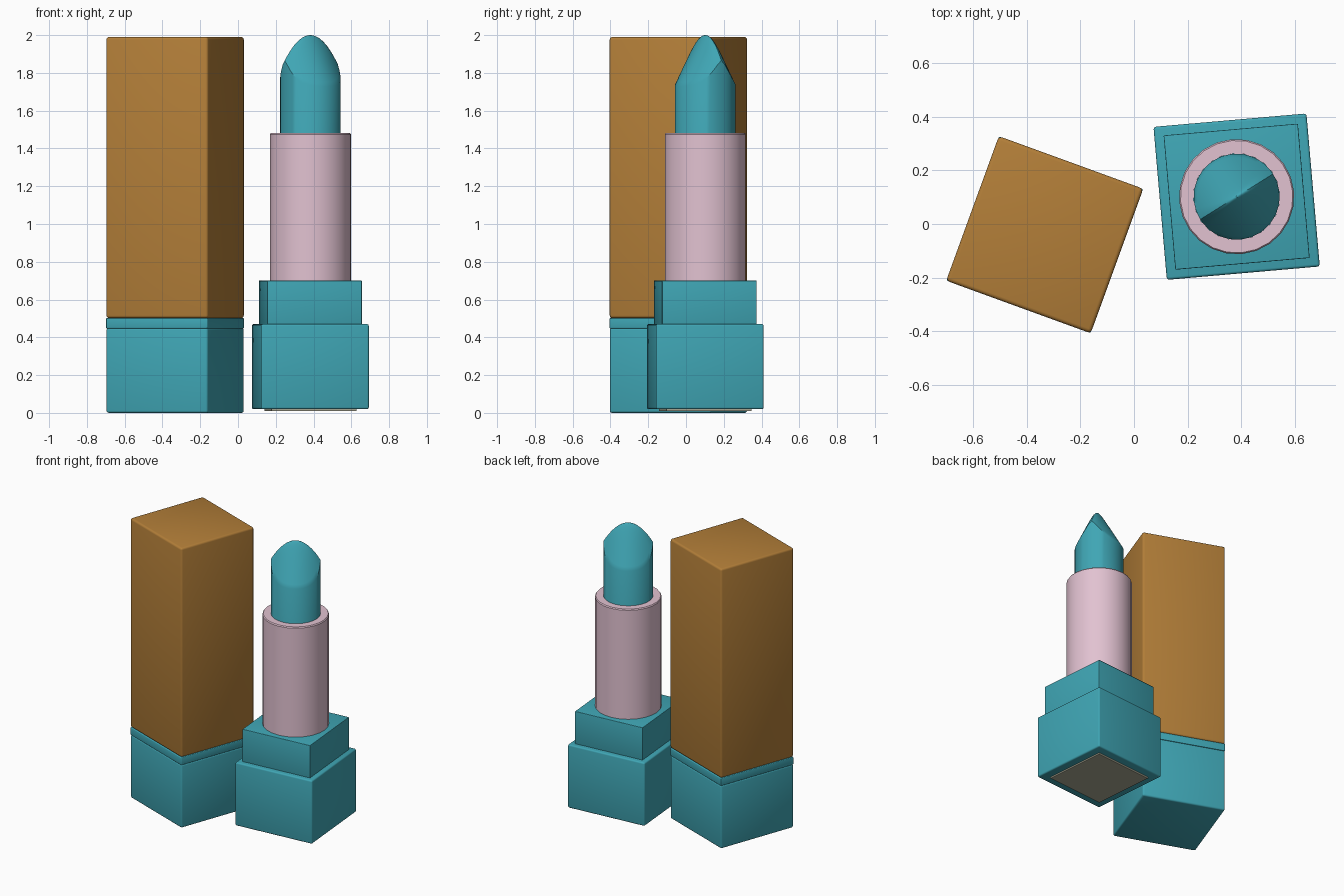
import bpy, bmesh, math

if "Cube" in bpy.data.objects:
    bpy.data.objects.remove(bpy.data.objects["Cube"])


def material(name, rgb):
    m = bpy.data.materials.new(name)
    m.diffuse_color = (*rgb, 1)
    m.use_nodes = True
    m.node_tree.nodes["Principled BSDF"].inputs["Base Color"].default_value = m.diffuse_color
    return m


TEAL = material("teal", (0.05, 0.38, 0.46))
OCHRE = material("ochre", (0.45, 0.21, 0.04))
PINK = material("pink", (0.76, 0.54, 0.64))
OLIVE = material("olive_grey", (0.40, 0.39, 0.29))


def finish(name, bm, mat, loc, angle):
    bmesh.ops.recalc_face_normals(bm, faces=bm.faces)
    me = bpy.data.meshes.new(name)
    bm.to_mesh(me)
    bm.free()
    ob = bpy.data.objects.new(name, me)
    bpy.context.collection.objects.link(ob)
    me.materials.append(mat)
    ob.location = (loc[0], loc[1], 0)
    ob.rotation_euler.z = math.radians(angle)
    bpy.ops.object.select_all(action='DESELECT')
    ob.select_set(True)
    bpy.context.view_layer.objects.active = ob
    bpy.ops.object.shade_smooth_by_angle(angle=math.radians(32))
    return ob


def square_block(name, side, z0, z1, mat, loc, angle, bevel):
    bm = bmesh.new()
    bmesh.ops.create_cube(bm, size=1)
    for v in bm.verts:
        v.co.x *= side
        v.co.y *= side
        v.co.z = z0 if v.co.z < 0 else z1
    if bevel:
        bmesh.ops.bevel(bm, geom=bm.edges[:], offset=bevel, segments=3,
                        profile=0.5, affect='EDGES')
    return finish(name, bm, mat, loc, angle)


def ring_mesh(name, rings, mat, loc, angle, closed=False):
    """Join successive rings of points with quads; cap the ends if open."""
    bm = bmesh.new()
    rows = [[bm.verts.new(p) for p in ring] for ring in rings]
    n = len(rows[0])
    pairs = list(zip(rows, rows[1:])) + ([(rows[-1], rows[0])] if closed else [])
    for a, b in pairs:
        for i in range(n):
            j = (i + 1) % n
            bm.faces.new((a[i], a[j], b[j], b[i]))
    if not closed:
        bm.faces.new(rows[0])
        bm.faces.new(rows[-1])
    return finish(name, bm, mat, loc, angle)


def circle(r, n, height):
    pts = []
    for i in range(n):
        t = 2 * math.pi * i / n
        x, y = r * math.cos(t), r * math.sin(t)
        pts.append((x, y, height(x, y)))
    return pts


# Closed lipstick: base, collar band and tall cap
shut = ((-0.333, -0.04), -20)
square_block("closed_base", 0.572, 0.0, 0.45, TEAL, *shut, 0.012)
square_block("closed_collar", 0.572, 0.447, 0.502, TEAL, *shut, 0.005)
square_block("closed_cap", 0.574, 0.502, 1.99, OCHRE, *shut, 0.014)

# Open lipstick: base, underside label, inner step
C = (0.383, 0.102)
square_block("open_base", 0.573, 0.02, 0.47, TEAL, C, -355, 0.01)
square_block("underside_panel", 0.45, 0.01, 0.03, OLIVE, C, 5, 0)
square_block("inner_step", 0.503, 0.46, 0.70, TEAL, C, 5, 0.003)

# Sleeve: hollow tube around the bullet
profile = [(0.161, 0.69), (0.215, 0.69), (0.215, 1.475), (0.210, 1.482), (0.161, 1.482)]
ring_mesh("sleeve", [circle(r, 24, lambda x, y, z=z: z) for r, z in profile],
          PINK, C, 5, closed=True)

# Bullet: cylinder ending in a wedge with an arched ridge along local x
R = 0.16


def wedge(x, y):
    e = 0.012
    return 2.0 - 0.135 * (x / R) ** 2 - 0.27 * (math.hypot(y, e) - e) / (R - e)


rings = [circle(R, 48, lambda x, y: 0.72)]
rings += [circle(R * k, 48, wedge) for k in
          (1, 0.92, 0.8, 0.65, 0.5, 0.35, 0.22, 0.12, 0.06, 0.02)]
ring_mesh("bullet", rings, TEAL, C, 32)
